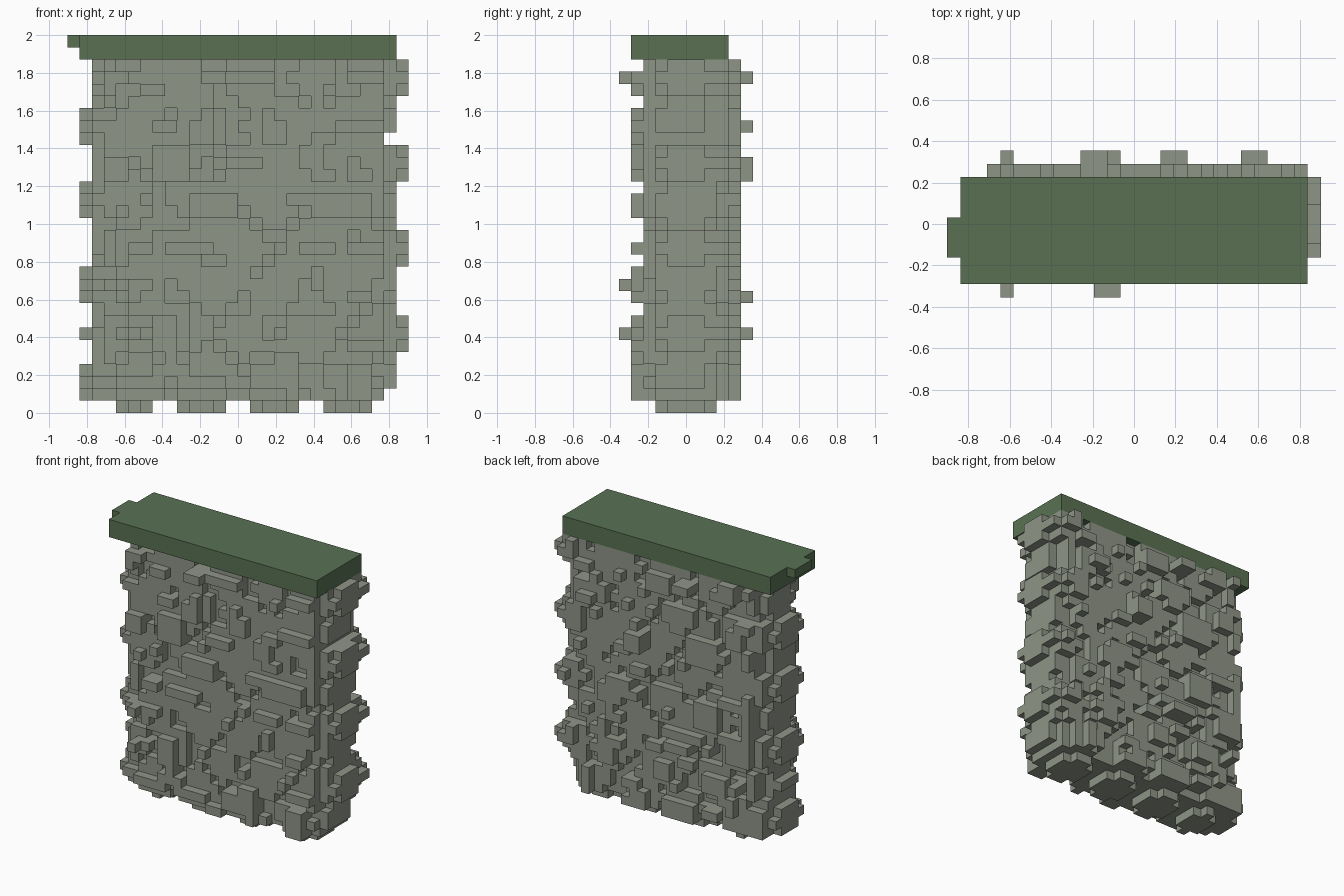
import bpy
import bmesh
import random
from mathutils import Vector

cube = bpy.data.objects.get("Cube")
if cube:
    bpy.data.objects.remove(cube)

random.seed(11)
V = 2 / 31                                  # size of one block
ORIGIN = Vector((-14 * V, -5.5 * V, 0))


def material(name, rgb):
    m = bpy.data.materials.new(name)
    m.use_nodes = True
    m.diffuse_color = (*rgb, 1)
    m.node_tree.nodes["Principled BSDF"].inputs["Base Color"].default_value = (*rgb, 1)
    return m


def box(x, y, z):
    """Block cells inside three half-open ranges."""
    return {(i, j, k) for i in range(*x) for j in range(*y) for k in range(*z)}


def build(name, cells, mat):
    """Skin the outside of a set of cells and merge the flat faces."""
    bm = bmesh.new()
    for cell in cells:
        for axis in range(3):
            for side in (0, 1):
                n = list(cell)
                n[axis] += 2 * side - 1
                if tuple(n) in cells:
                    continue
                u, w = (axis + 1) % 3, (axis + 2) % 3
                ring = []
                for du, dw in ((0, 0), (1, 0), (1, 1), (0, 1)):
                    p = Vector(cell)
                    p[axis] += side
                    p[u] += du
                    p[w] += dw
                    ring.append(bm.verts.new(ORIGIN + p * V))
                bm.faces.new(ring if side else ring[::-1])
    bmesh.ops.remove_doubles(bm, verts=bm.verts, dist=V / 100)
    bmesh.ops.dissolve_limit(bm, angle_limit=0.01, verts=bm.verts, edges=bm.edges)
    mesh = bpy.data.meshes.new(name)
    bm.to_mesh(mesh)
    bm.free()
    mesh.materials.append(mat)
    ob = bpy.data.objects.new(name, mesh)
    bpy.context.collection.objects.link(ob)


stone = material("grey stone", (0.272, 0.298, 0.242))
moss = material("moss green", (0.1, 0.166, 0.086))

# Wall core
wall = box((3, 26), (3, 8), (1, 29))

# Feet below the core, with clipped corners
for a, b in ((4, 7), (9, 13), (15, 19), (21, 25)):
    wall |= box((a, b), (4, 7), (0, 1)) | box((a + 1, b - 1), (3, 8), (0, 1))

# How far stones may stand out, row by row from the ground
REACH = {
    "front": "0" + "2" * 7 + "1222" + "1211221" + "2" * 6 + "1221",
    "back": "0" + "2" * 28,
}


def put(face, x, z, depth):
    """Lay a stone on the front or back face, trimmed to the row reach."""
    for k in range(max(z[0], 1), min(z[1], 29)):
        d = min(depth, int(REACH[face][k]))
        y = (3 - d, 3) if face == "front" else (8, 8 + d)
        wall.update(box((max(x[0], 3), min(x[1], 26)), y, (k, k + 1)))


# Staggered courses: a ragged bed with a thicker stone on it
COURSES = (1, 5, 9, 12, 16, 19, 22, 26)
for face in REACH:
    for row, k in enumerate(COURSES):
        for i in range(3 if row % 2 == 0 else 0, 26, 6):
            a = i + random.randint(0, 1)
            b = i + random.randint(4, 5)
            put(face, (a, b), (k, k + 3), 1)
            put(face, (a - 1, b), (k + 1, k + 2), 1)
            put(face, (a + 1, b - 1), (k - 1, k + random.randint(3, 4)), 1)
            if random.random() < 0.65:
                put(face, (a + random.randint(0, 1), b - random.randint(0, 1)),
                    (k + random.randint(0, 1), k + random.randint(2, 3)), 2)
    # Loose single blocks in every row
    for k in range(1, 29):
        for depth in (1, 1, 2, 2):
            i = random.randint(3, 24)
            put(face, (i, i + random.randint(1, 2)), (k, k + 1), depth)

# Small front studs
for i, k, w in ((4, 16, 1), (6, 17, 1), (11, 16, 1), (5, 13, 1),
                (10, 13, 2), (17, 13, 1), (17, 6, 1)):
    put("front", (i, i + w), (k, k + 1), 2)

# Furthest knobs on both faces
for i, k, w in ((4, 6, 1), (4, 10, 1), (11, 27, 2)):
    wall |= box((i, i + w), (0, 3), (k, k + 1))
for i, k, w, h in ((4, 6, 1, 1), (10, 9, 3, 1), (16, 19, 2, 2),
                   (22, 23, 2, 1), (10, 27, 2, 1)):
    wall |= box((i, i + w), (8, 11), (k, k + h))

# Rough facing on both ends
for k in range(2, 29):
    if k != 22:
        wall |= box((26, 27), (random.choice((3, 3, 4)), random.choice((7, 8))), (k, k + 1))
    wall |= box((2, 3), (random.choice((3, 3, 4)), random.choice((7, 8))), (k, k + 1))

# Bulging end stones, stepped at their edges
for k in (5, 12, 19, 26):
    wall |= box((26, 27), (3, 9), (k, k + 3)) | box((26, 27), (8, 10), (k + 1, k + 2))
    wall |= box((27, 28), (4, 7), (k, k + 3)) | box((27, 28), (3, 9), (k + 1, k + 2))
for k in (1, 9, 16, 22):
    wall |= box((2, 3), (3, 9), (k, k + 3)) | box((2, 3), (2, 3), (k + 1, k + 2))
    wall |= box((1, 2), (4, 7), (k, k + 3)) | box((1, 2), (3, 8), (k + 1, k + 2))
wall |= box((1, 2), (4, 7), (6, 7))

build("stone_wall", wall, stone)

# Moss cap with a small lip at one end
cap = box((1, 27), (1, 9), (29, 31)) | box((0, 1), (3, 6), (30, 31))
build("moss_cap", cap, moss)
